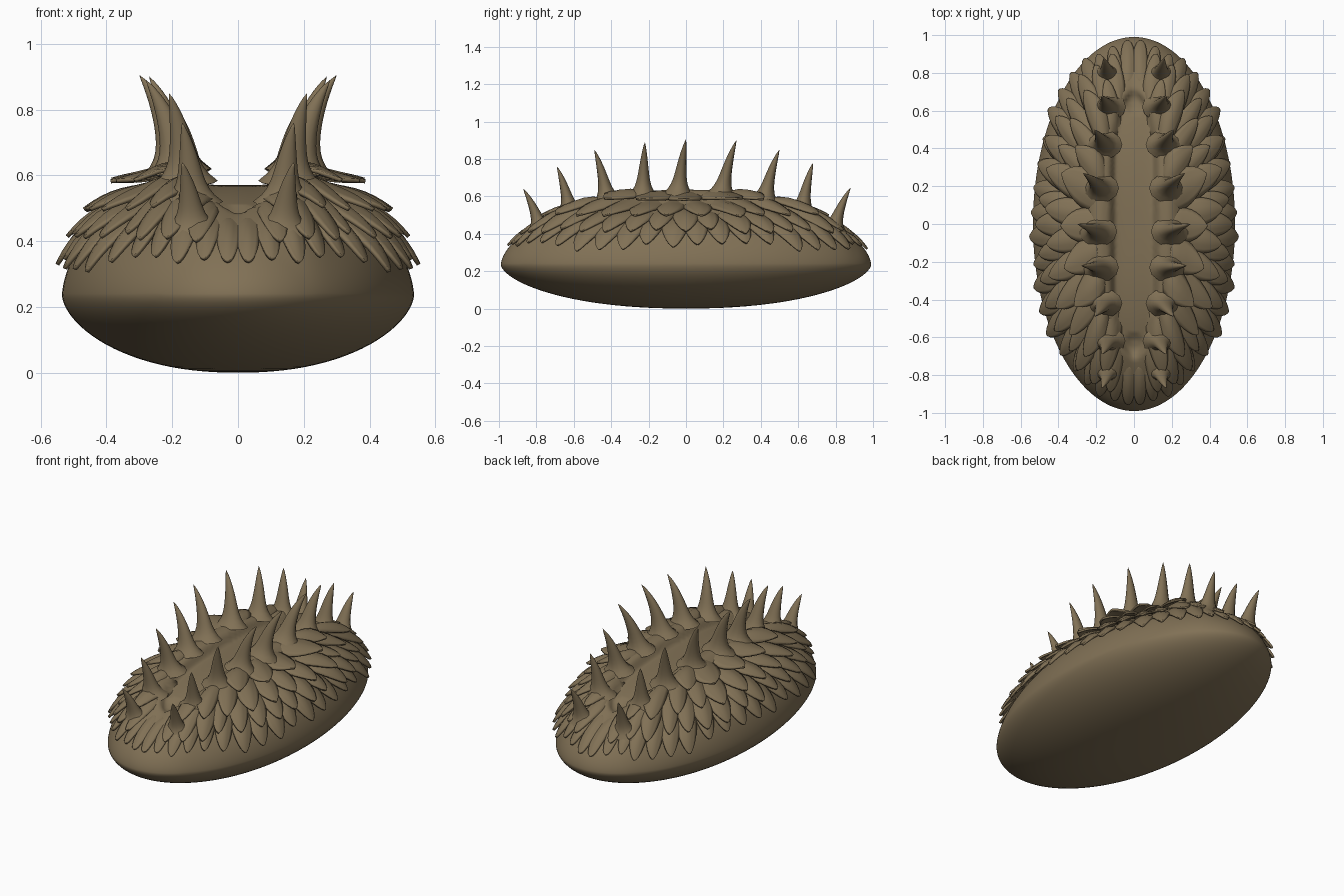
import bpy, bmesh, math, random
from mathutils import Vector

random.seed(4)
if "Cube" in bpy.data.objects:
    bpy.data.objects.remove(bpy.data.objects["Cube"])

HALF_W, HALF_L, RIM_Z = 0.535, 0.99, 0.235

hide_brown = bpy.data.materials.new("hide brown")
hide_brown.use_nodes = True
COLOR = (0.22, 0.165, 0.092, 1)
hide_brown.diffuse_color = COLOR
bsdf = hide_brown.node_tree.nodes["Principled BSDF"]
bsdf.inputs["Base Color"].default_value = COLOR
bsdf.inputs["Roughness"].default_value = 0.8


def finish(bm, name, angle=40, mirror=False, thickness=0):
    bmesh.ops.recalc_face_normals(bm, faces=bm.faces[:])
    mesh = bpy.data.meshes.new(name)
    bm.to_mesh(mesh)
    bm.free()
    mesh.materials.append(hide_brown)
    ob = bpy.data.objects.new(name, mesh)
    bpy.context.collection.objects.link(ob)
    bpy.ops.object.select_all(action='DESELECT')
    bpy.context.view_layer.objects.active = ob
    ob.select_set(True)
    bpy.ops.object.shade_smooth_by_angle(angle=math.radians(angle))
    if thickness:
        solid = ob.modifiers.new("Thickness", 'SOLIDIFY')
        solid.thickness = thickness
        solid.offset = 0
    if mirror:
        ob.modifiers.new("Mirror", 'MIRROR').use_clip = False
    return ob


def back_surface(th, r):
    """Point on the domed back: r is 0 at the crown and 1 at the rim."""
    r = min(r, 1)
    x, y = HALF_W * r * math.cos(th), HALF_L * r * math.sin(th)
    z = RIM_Z + 0.375 * (1 - r ** 2.6) ** 0.62
    ax = abs(x)
    # raised ridge under the horns
    z += 0.04 * math.exp(-((ax - 0.19) / 0.07) ** 2) * max(0, 1 - (y / 0.9) ** 4)
    # long central groove, fading to a crease at both ends
    half = 0.115 * max(0, 1 - (y / 0.72) ** 6)
    z -= 0.04 * min(1, max(0, (half - ax) / 0.03 + 0.5)) * min(1, half / 0.05)
    if abs(y) > 0.6:
        z -= 0.02 * math.exp(-(ax / 0.04) ** 2) * (1 - r) / 0.4
    return Vector((x, y, z))


def belly_surface(th, r):
    z = RIM_Z - RIM_Z * (1 - r ** 2.2) ** 0.6
    return Vector((HALF_W * r * math.cos(th), HALF_L * r * math.sin(th), z))


def back_normal(th, r):
    r = min(r, 0.985)
    e = 0.012
    along = back_surface(th, r + e) - back_surface(th, r - e)
    around = back_surface(th + e, r) - back_surface(th - e, r)
    return along.cross(around).normalized()


# Body: concentric rings over the back, then under the belly
SEGS, TOP, LOW = 160, 60, 24
bm = bmesh.new()
rings = []
for surface, count, order in ((back_surface, TOP, range(1, TOP + 1)),
                              (belly_surface, LOW, range(LOW - 1, 0, -1))):
    for k in order:
        r = math.sin(k / count * math.pi / 2)
        rings.append([bm.verts.new(surface(2 * math.pi * i / SEGS, r)) for i in range(SEGS)])
for a, b in zip(rings, rings[1:]):
    for i in range(SEGS):
        j = (i + 1) % SEGS
        bm.faces.new((a[i], a[j], b[j], b[i]))
for ring, surface in ((rings[0], back_surface), (rings[-1], belly_surface)):
    pole = bm.verts.new(surface(0, 0))
    for i in range(SEGS):
        bm.faces.new((pole, ring[i], ring[(i + 1) % SEGS]))
finish(bm, "body", 50)


def add_scale(bm, th, half_th, r0, r1, lift, point):
    """Leaf plate that hugs the back and rises toward its tip."""
    nu, nv = 6, 9
    grid = []
    for jv in range(nv + 1):
        v = math.sin(jv / nv * math.pi / 2)
        width = max(0.04, (1 - v ** 2.4) ** point)
        row = []
        for iu in range(nu + 1):
            u = 2 * iu / nu - 1
            t, r = th + u * width * half_th, r0 + (r1 - r0) * v
            rise = -0.012 + (lift + 0.012) * v ** 1.3
            rise += 0.012 * (1 - abs(u)) * math.sin(math.pi * v)
            rise -= 0.35 * lift * u * u * (1 - v)
            row.append(bm.verts.new(back_surface(t, r) + back_normal(t, r) * rise))
        grid.append(row)
    for a, b in zip(grid, grid[1:]):
        for i in range(nu):
            bm.faces.new((a[i], a[i + 1], b[i + 1], b[i]))


def scale_row(name, count, r0, r1, lift, point, reach, shift=0.5):
    """Row on the left half, mirrored; reach limits how near it gets to the ends."""
    bm = bmesh.new()
    step = math.pi / count
    for k in range(count + (shift == 0)):
        th = -math.pi / 2 + (k + shift) * step
        if abs(th) > math.radians(reach):
            continue
        end = abs(math.sin(th)) ** 6
        j = random.uniform(-1, 1)
        add_scale(bm, th + 0.12 * j * step, step * (0.64 + 0.08 * j),
                  r0, r1 + 0.018 * j, lift * (1 - 0.65 * end) * (1 + 0.2 * j),
                  point - 0.2 * end)
    finish(bm, name, 40, mirror=True, thickness=0.012)


scale_row("rim_scales", 22, 0.74, 0.965, 0.035, 0.62, 90)
scale_row("lower_scales", 19, 0.62, 0.9, 0.045, 0.68, 84)
scale_row("middle_scales", 14, 0.48, 0.81, 0.06, 0.75, 72)
scale_row("upper_scales", 9, 0.36, 0.66, 0.07, 0.85, 60)


# Horns: curved tapering spikes with flared roots, mirrored
def add_horn(bm, base, tip, radius):
    base, tip = Vector(base), Vector(tip)
    bend = Vector((base.x * 0.8 + tip.x * 0.2, base.y * 0.6 + tip.y * 0.4,
                   base.z * 0.4 + tip.z * 0.6))
    sides, steps = 12, 14
    previous = None
    for k in range(steps):
        t = k / steps
        c = base * (1 - t) ** 2 + bend * 2 * t * (1 - t) + tip * t * t
        axis = ((bend - base) * (1 - t) + (tip - bend) * t).normalized()
        across = Vector((0, 1, 0)).cross(axis).normalized()
        ahead = axis.cross(across)
        rad = radius * ((1 - t) ** 0.8 + 0.9 * (1 - t) ** 9)
        ring = []
        for i in range(sides):
            a = 2 * math.pi * i / sides
            ring.append(bm.verts.new(c + across * rad * 1.15 * math.cos(a)
                                     + ahead * rad * 0.9 * math.sin(a)))
        if previous:
            for i in range(sides):
                j = (i + 1) % sides
                bm.faces.new((previous[i], previous[j], ring[j], ring[i]))
        previous = ring
    end = bm.verts.new(tip)
    for i in range(sides):
        bm.faces.new((previous[i], previous[(i + 1) % sides], end))


# base x, base y, tip x, tip y, tip z
HORNS = [(0.14, -0.78, 0.17, -0.87, 0.64), (0.14, -0.62, 0.17, -0.69, 0.76),
         (0.16, -0.42, 0.21, -0.49, 0.85), (0.18, -0.23, 0.28, -0.22, 0.89),
         (0.19, -0.04, 0.3, 0.0, 0.905), (0.18, 0.19, 0.27, 0.27, 0.9),
         (0.16, 0.42, 0.21, 0.5, 0.85), (0.14, 0.62, 0.17, 0.68, 0.78),
         (0.14, 0.79, 0.16, 0.88, 0.645)]
bm = bmesh.new()
for bx, by, tx, ty, tz in HORNS:
    th = math.atan2(by / HALF_L, bx / HALF_W)
    z = back_surface(th, math.hypot(bx / HALF_W, by / HALF_L)).z
    add_horn(bm, (bx, by, z - 0.02), (tx, ty, tz), 0.03 + 0.06 * (tz - z))
finish(bm, "horns", 60, mirror=True)
